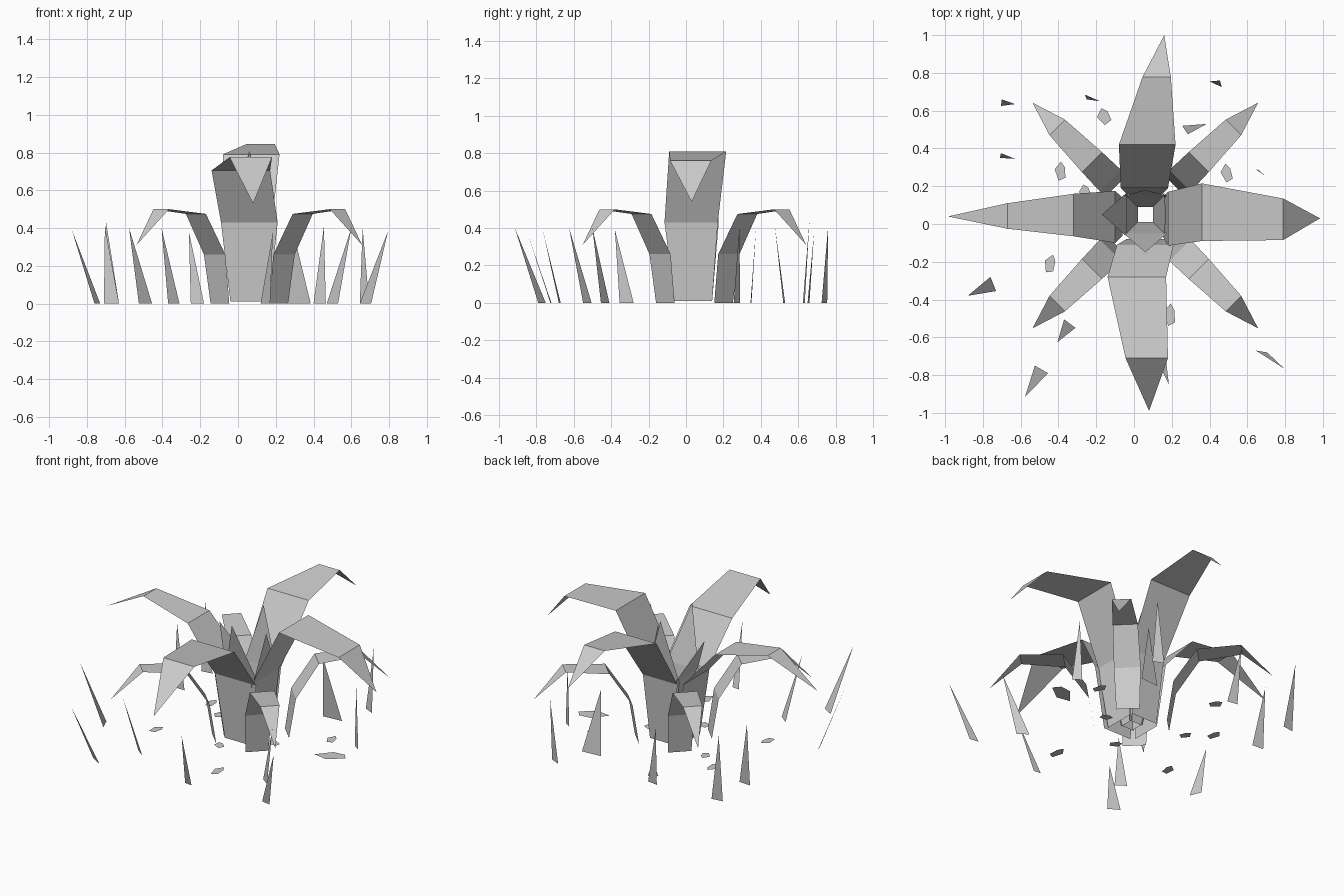
import bpy, math
from mathutils import Vector

cube = bpy.data.objects.get("Cube")
if cube:
    bpy.data.objects.remove(cube, do_unlink=True)

mat = bpy.data.materials.new("pale_grey")
mat.use_nodes = True
COL = (0.6, 0.6, 0.6, 1)
mat.diffuse_color = COL
mat.node_tree.nodes["Principled BSDF"].inputs["Base Color"].default_value = COL


def make(name, verts, faces):
    me = bpy.data.meshes.new(name)
    me.from_pydata([tuple(v) for v in verts], [], faces)
    me.materials.append(mat)
    ob = bpy.data.objects.new(name, me)
    bpy.context.collection.objects.link(ob)
    return ob


def strip(name, angle, centre, rows, tip):
    """Folded leaf: rows are (radius, height, side_a, side_b), tip is (radius, height, side)."""
    a = math.radians(angle)
    out = Vector((math.cos(a), math.sin(a), 0))
    side = Vector((-math.sin(a), math.cos(a), 0))
    c = Vector((centre[0], centre[1], 0))
    verts = []
    for r, z, s0, s1 in rows:
        for s in (s0, s1):
            verts.append(c + out * r + side * s + Vector((0, 0, z)))
    verts.append(c + out * tip[0] + side * tip[2] + Vector((0, 0, tip[1])))
    n = len(rows)
    faces = [(2*i, 2*i + 1, 2*i + 3, 2*i + 2) for i in range(n - 1)]
    faces.append((2*n - 2, 2*n - 1, 2*n))
    make(name, verts, faces)


# Four tall leaves along the axes
strip("tall_leaf_left", 0, (0, 0),
      [(0.15, 0.01, -0.06, 0.14), (0.18, 0.43, -0.115, 0.17),
       (0.36, 0.81, -0.09, 0.215), (0.79, 0.76, -0.085, 0.135)], (0.985, 0.54, 0.03))
strip("tall_leaf_back", 90, (0, 0),
      [(0.16, 0.01, -0.15, 0.04), (0.19, 0.43, -0.18, 0.07),
       (0.42, 0.79, -0.22, 0.08), (0.778, 0.845, -0.195, -0.045)], (1.0, 0.65, -0.16))
strip("tall_leaf_right", 180, (0, 0),
      [(0.06, 0.01, -0.14, 0.06), (0.10, 0.43, -0.175, 0.10),
       (0.32, 0.68, -0.16, 0.065), (0.67, 0.75, -0.11, 0.025)], (0.985, 0.575, -0.04))
strip("tall_leaf_front", 270, (0, 0),
      [(0.08, 0.01, -0.04, 0.165), (0.11, 0.43, -0.09, 0.21),
       (0.28, 0.705, -0.14, 0.17), (0.71, 0.775, -0.045, 0.18)], (0.99, 0.53, 0.08))

# Four short drooping leaves on the diagonals
for i, name in enumerate(("back_left", "back_right", "front_right", "front_left")):
    strip("short_leaf_" + name, 45 + 90 * i, (0.06, 0.045),
          [(0.22, 0.0, -0.07, 0.07), (0.26, 0.26, -0.08, 0.08),
           (0.40, 0.475, -0.075, 0.075), (0.66, 0.5, -0.058, 0.058)], (0.845, 0.31, 0))

# Upright kite-shaped leaves in the heart of the plant
for name, ang, r, z in (("left", 0, 0.11, 0.70), ("back", 90, 0.13, 0.81),
                        ("right", 180, 0.23, 0.69), ("front", 270, 0.2, 0.80)):
    strip("heart_leaf_" + name, ang, (0.06, 0.05),
          [(0.04, 0.01, -0.05, 0.05), (0.1, 0.43, -0.115, 0.115)], (r, z, 0))

# Grass blades: two base points on the ground and a raised tip
blades = [
    ((-.76, -.28), (-.73, -.355), (-.88, -.38, .39)),
    ((-.525, -.75), (-.455, -.79), (-.577, -.915, .40)),
    ((-.37, -.505), (-.31, -.55), (-.405, -.625, .40)),
    ((.645, -.67), (.705, -.68), (.795, -.765, .385)),
    ((.12, -.72), (.17, -.725), (.185, -.85, .38)),
    ((.47, -.41), (.53, -.455), (.60, -.50, .40)),
    ((-.705, .625), (-.63, .635), (-.70, .66, .44)),
    ((-.71, .35), (-.63, .345), (-.705, .375, .41)),
    ((-.25, .66), (-.18, .65), (-.26, .685, .38)),
    ((.40, .755), (.465, .725), (.455, .76, .41)),
    ((.645, .29), (.695, .255), (.66, .285, .40)),
    ((.255, .52), (.385, .53), (.285, .475, .41)),
]
for i, (a, b, tip) in enumerate(blades):
    make(f"grass_blade_{i + 1}", [(*a, 0), (*b, 0), tip], [(0, 1, 2)])

# Flat flakes lying on the ground: centre, half width, half depth, turn
flakes = [
    (-.16, .57, .035, .045, 20), (-.39, .28, .03, .05, 0), (-.26, .17, .03, .04, 15),
    (.49, .27, .03, .05, 10), (.19, -.48, .03, .06, 0), (-.445, -.21, .03, .05, -15),
    (.62, .08, .1, .05, 30), (-.01, -.18, .03, .04, 40), (.24, .03, .03, .04, 60),
]
shape = [(-1, 0.2), (-0.3, -1), (0.9, -0.7), (0.8, 0.4), (0.1, 1)]
for i, (x, y, w, d, t) in enumerate(flakes):
    c, s = math.cos(math.radians(t)), math.sin(math.radians(t))
    pts = [(x + u*w*c - v*d*s, y + u*w*s + v*d*c, 0.008) for u, v in shape]
    make(f"ground_flake_{i + 1}", pts, [tuple(range(len(shape)))])
